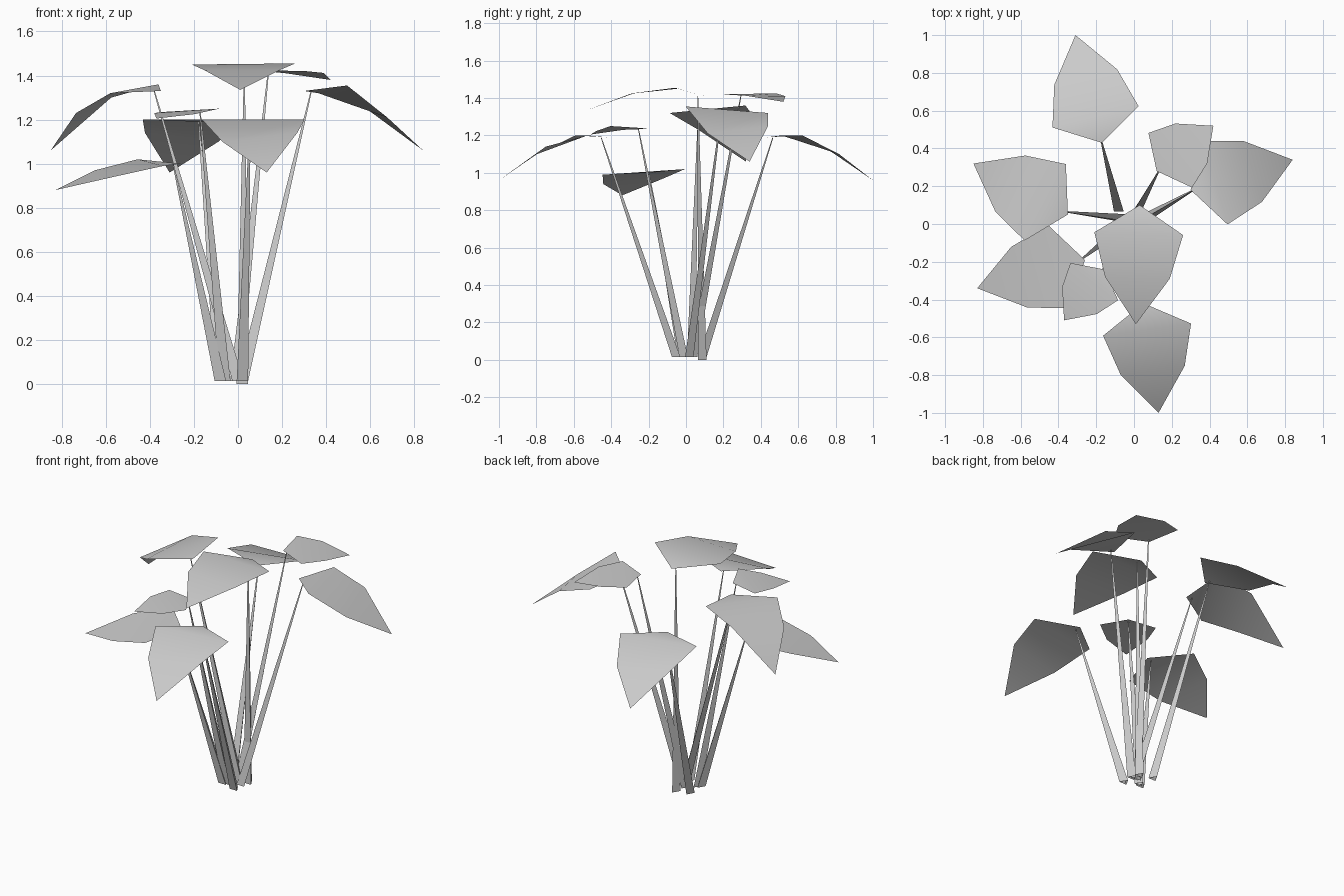
import bpy
from math import cos, sin, pi
from mathutils import Vector

if "Cube" in bpy.data.objects:
    bpy.data.objects.remove(bpy.data.objects["Cube"])


def make(name, verts, faces):
    me = bpy.data.meshes.new(name)
    me.from_pydata([tuple(v) for v in verts], [], faces)
    me.update()
    ob = bpy.data.objects.new(name, me)
    bpy.context.collection.objects.link(ob)
    return ob


def leaf(name, base, tip, width, shoulder, outer):
    """Six-point drooping blade; shoulder/outer are (left z, right z) of its two cross rows."""
    axis = Vector((tip[0] - base[0], tip[1] - base[1]))
    side = Vector((-axis.y, axis.x)).normalized()
    verts = [base]
    for along, w, heights in ((0.24, width, shoulder), (0.61, width * 0.73, outer)):
        mid = Vector(base[:2]) + axis * along
        for s, z in zip((1, -1), heights):
            p = mid + side * s * w / 2
            verts.append((p.x, p.y, z))
    verts.append(tip)
    ob = make(name, verts, [(0, 2, 1), (1, 2, 4, 3), (3, 4, 5)])
    for poly in ob.data.polygons:
        poly.use_smooth = True


def stem(name, foot, base, tip, r0=0.03, r1=0.003):
    """Three-sided tapering stalk from the ground to just inside the leaf base."""
    top = Vector(base) + (Vector((tip[0], tip[1], base[2])) - Vector(base)) * 0.06
    verts = []
    for c, r in ((Vector(foot), r0), (top, r1)):
        for i in range(3):
            a = 2 * pi * i / 3 + pi / 2
            verts.append(c + Vector((r * cos(a), r * sin(a), 0)))
    make(name, verts, [(i, (i + 1) % 3, (i + 1) % 3 + 3, i + 3) for i in range(3)])


# name, stem foot, leaf base, leaf tip, width, shoulder heights, outer heights
PLANT = [
    ("back", (-.08, .08, .015), (-.17, .43, 1.19), (-.31, 1.0, .96), .47, (1.2, 1.2), (1.14, 1.10)),
    ("front", (.02, -.06, .015), (.05, -.42, 1.19), (.13, -1.0, .96), .47, (1.2, 1.2), (1.14, 1.10)),
    ("right", (.02, .01, .015), (.30, .18, 1.33), (.84, .34, 1.06), .46, (1.32, 1.355), (1.25, 1.21)),
    ("left", (.0, .02, .015), (-.35, .05, 1.33), (-.85, .32, 1.06), .46, (1.32, 1.36), (1.23, 1.30)),
    ("front_left", (-.08, -.03, .015), (-.26, -.19, 1.0), (-.83, -.34, .88), .455, (.99, 1.02), (.94, .97)),
    ("small_front", (-.06, -.02, .015), (-.16, -.24, 1.24), (-.37, -.51, 1.205), .32, (1.25, 1.235), (1.225, 1.23)),
    ("small_back", (-.01, .03, .015), (.12, .28, 1.42), (.42, .52, 1.38), .37, (1.425, 1.42), (1.41, 1.412)),
    ("top", (.02, .08, .0), (.03, .10, 1.41), (.01, -.53, 1.335), .47, (1.455, 1.45), (1.425, 1.425)),
]

for name, foot, base, tip, width, shoulder, outer in PLANT:
    leaf(name + "_leaf", base, tip, width, shoulder, outer)
    stem(name + "_stem", foot, base, tip)
